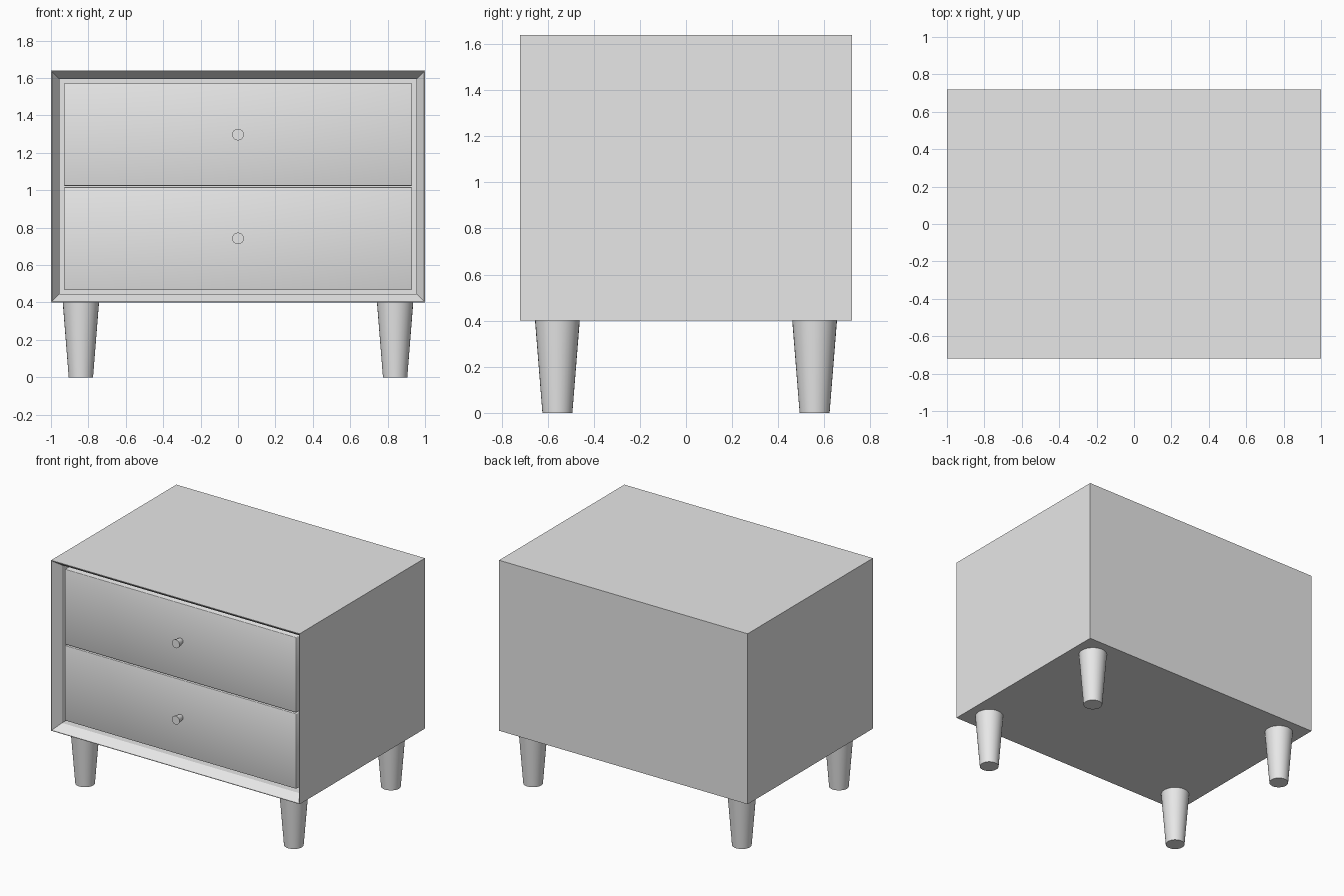
import bpy, bmesh
from math import radians
from mathutils import Matrix, Vector

default = bpy.data.objects.get("Cube")
if default:
    bpy.data.objects.remove(default, do_unlink=True)

grey = bpy.data.materials.new("light_grey")
grey.use_nodes = True
colour = (0.8, 0.8, 0.8, 1)
grey.diffuse_color = colour
grey.node_tree.nodes["Principled BSDF"].inputs["Base Color"].default_value = colour


def add_object(name, bm, smooth_angle=None):
    mesh = bpy.data.meshes.new(name)
    bm.to_mesh(mesh)
    bm.free()
    mesh.materials.append(grey)
    obj = bpy.data.objects.new(name, mesh)
    bpy.context.collection.objects.link(obj)
    if smooth_angle:
        bpy.ops.object.select_all(action="DESELECT")
        obj.select_set(True)
        bpy.context.view_layer.objects.active = obj
        bpy.ops.object.shade_smooth_by_angle(angle=radians(smooth_angle))
    return obj


def box(low, high):
    bm = bmesh.new()
    low, high = Vector(low), Vector(high)
    matrix = Matrix.Translation((low + high) / 2) @ Matrix.Diagonal((*(high - low), 1))
    bmesh.ops.create_cube(bm, size=1, matrix=matrix)
    return bm


def cone(name, base, top, r_base, r_top):
    bm = bmesh.new()
    axis = Vector(top) - Vector(base)
    turn = axis.to_track_quat("Z", "Y").to_matrix().to_4x4()
    matrix = Matrix.Translation((Vector(base) + Vector(top)) / 2) @ turn
    bmesh.ops.create_cone(bm, cap_ends=True, segments=32, radius1=r_base,
                          radius2=r_top, depth=axis.length, matrix=matrix)
    return add_object(name, bm, 40)


# Cabinet shell: thin lip, splayed frame, then a deep drawer opening
HALF_Y, FLOOR, ROOF = 0.72, 0.4, 1.64
LIP, FRAME, SPLAY = 0.006, 0.065, 0.06
bm = box((-1, -HALF_Y, FLOOR), (1, HALF_Y, ROOF))
bm.normal_update()
front = min(bm.faces, key=lambda f: f.calc_center_median().y)
bmesh.ops.inset_region(bm, faces=[front], thickness=LIP)
bmesh.ops.inset_region(bm, faces=[front], thickness=FRAME - LIP)
bmesh.ops.translate(bm, verts=front.verts[:], vec=(0, SPLAY, 0))
back = bmesh.ops.extrude_discrete_faces(bm, faces=[front])["faces"][0]
bmesh.ops.translate(bm, verts=back.verts[:], vec=(0, 1.2, 0))
bmesh.ops.recalc_face_normals(bm, faces=bm.faces[:])
add_object("cabinet", bm)

# Two softly bevelled drawers, each with a flared knob
FACE_Y, GAP = -HALF_Y + SPLAY, 0.004
bottom, height = FLOOR + FRAME, (ROOF - FLOOR) / 2 - FRAME
for i, name in enumerate(("lower", "upper")):
    z = bottom + i * height
    bm = box((-1 + FRAME + GAP, FACE_Y, z + GAP),
             (1 - FRAME - GAP, 0.5, z + height - GAP))
    bmesh.ops.bevel(bm, geom=bm.edges[:], offset=0.004, segments=2,
                    profile=0.5, affect="EDGES")
    add_object(name + "_drawer", bm, 60)
    mid = z + height / 2
    cone(name + "_knob", (0, FACE_Y + 0.005, mid), (0, FACE_Y - 0.056, mid), 0.02, 0.031)

# Four tapered legs
for side, x in (("left", 0.84), ("right", -0.84)):
    for end, y in (("front", -0.558), ("back", 0.558)):
        cone(f"{end}_{side}_leg", (x, y, 0), (x, y, FLOOR), 0.065, 0.097)
